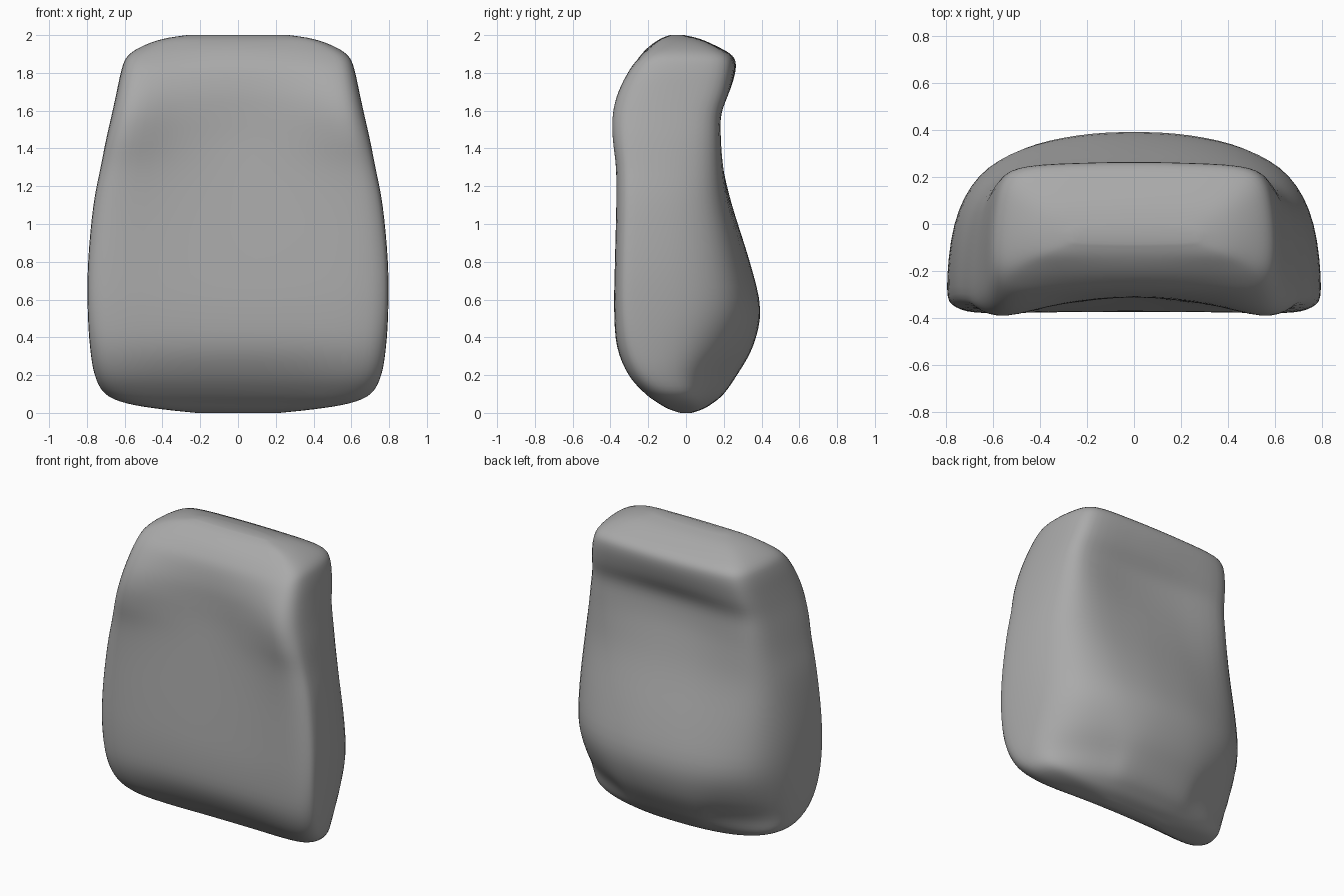
import bpy
import bmesh
from mathutils import Vector

STEPS = 4  # subdivisions between neighbouring control points

# Each level: height, half width, depth of widest point, front centre,
# front corner, back edge, roundness of the back, hollow in the back centre
LEVELS = [
    (0, .22, 0, -.03, -.03, .03, 1, 0),
    (.02, .41, -.02, -.09, -.09, .09, 1.2, 0),
    (.05, .59, -.06, -.13, -.145, .14, 1.4, 0),
    (.1, .705, -.11, -.195, -.215, .2, 1.6, 0),
    (.2, .76, -.19, -.285, -.305, .27, 1.6, 0),
    (.35, .785, -.25, -.36, -.365, .355, 1.3, 0),
    (.55, .797, -.28, -.375, -.38, .395, 1.05, 0),
    (.8, .795, -.28, -.362, -.377, .338, .9, 0),
    (1.1, .767, -.27, -.34, -.37, .253, .7, .01),
    (1.3, .728, -.27, -.325, -.372, .22, .5, .025),
    (1.45, .698, -.27, -.315, -.39, .205, .35, .035),
    (1.58, .668, -.25, -.312, -.39, .202, .25, .03),
    (1.7, .642, -.21, -.308, -.36, .24, .25, .01),
    (1.82, .616, -.15, -.285, -.297, .264, .3, 0),
    (1.89, .585, -.11, -.243, -.235, .248, .35, 0),
    (1.94, .51, -.07, -.195, -.18, .165, .4, 0),
    (1.98, .4, -.05, -.137, -.13, .075, .6, 0),
    (2, .27, -.05, -.085, -.08, -.01, 1, 0),
]


def mix(a, b, t):
    return a + (b - a) * t


def spline(a, b, c, d, t):
    """Point between b and c on a smooth curve through all four."""
    return b + 0.5 * t * (c - a + t * (2 * a - 5 * b + 4 * c - d
                                       + t * (3 * (b - c) + d - a)))


def section(z, w, side, front, corner, back, r, hollow):
    """Closed outline of the body at one height."""
    depth = back - side
    half = [
        (w * .45, mix(front, corner, .35)),
        (w * .8, corner),
        (w * .95, mix(side, corner, .75)),
        (w, side),
        (w * mix(.99, .96, r), side + depth * mix(.5, .43, r)),
        (w * mix(.95, .83, r), side + depth * mix(.87, .73, r)),
        (w * mix(.8, .6, r), side + depth * mix(.985, .9, r)),
        (w * .3, side + depth * mix(1, .98, r) - hollow * .8),
    ]
    mirrored = [(-x, y) for x, y in reversed(half)]
    outline = [(0, front)] + half + [(0, back - hollow)] + mirrored
    return [Vector((x, y, z)) for x, y in outline]


def refine_ring(ring):
    n = len(ring)
    return [spline(ring[i - 1], ring[i], ring[(i + 1) % n], ring[(i + 2) % n],
                   s / STEPS) for i in range(n) for s in range(STEPS)]


def refine_levels(rings):
    last = len(rings) - 1
    result = []
    for i in range(last):
        four = [rings[max(i - 1, 0)], rings[i], rings[i + 1],
                rings[min(i + 2, last)]]
        for s in range(STEPS):
            result.append([spline(*pts, s / STEPS) for pts in zip(*four)])
    return result + [rings[last]]


def build_body(name, material):
    rings = refine_levels([refine_ring(section(*lv)) for lv in LEVELS])
    bm = bmesh.new()
    loops = [[bm.verts.new(p) for p in ring] for ring in rings]
    for low, high in zip(loops, loops[1:]):
        for i in range(len(low)):
            bm.faces.new((low[i - 1], low[i], high[i], high[i - 1]))
    # Close the underside and the top
    bm.faces.new(reversed(loops[0]))
    bm.faces.new(loops[-1])
    # Soften the joins between levels
    inner = [v for loop in loops[1:-1] for v in loop]
    for _ in range(3):
        bmesh.ops.smooth_vert(bm, verts=inner, factor=0.4, use_axis_x=True,
                              use_axis_y=True, use_axis_z=True)
    bmesh.ops.recalc_face_normals(bm, faces=bm.faces)
    mesh = bpy.data.meshes.new(name)
    bm.to_mesh(mesh)
    bm.free()
    mesh.materials.append(material)
    mesh.shade_smooth()
    obj = bpy.data.objects.new(name, mesh)
    bpy.context.collection.objects.link(obj)
    return obj


def flat_material(name, colour):
    mat = bpy.data.materials.new(name)
    mat.use_nodes = True
    mat.diffuse_color = colour
    mat.node_tree.nodes["Principled BSDF"].inputs["Base Color"].default_value = colour
    return mat


cube = bpy.data.objects.get("Cube")
if cube:
    bpy.data.objects.remove(cube, do_unlink=True)

build_body("padded_pack_body", flat_material("mid_grey", (.4, .4, .4, 1)))
